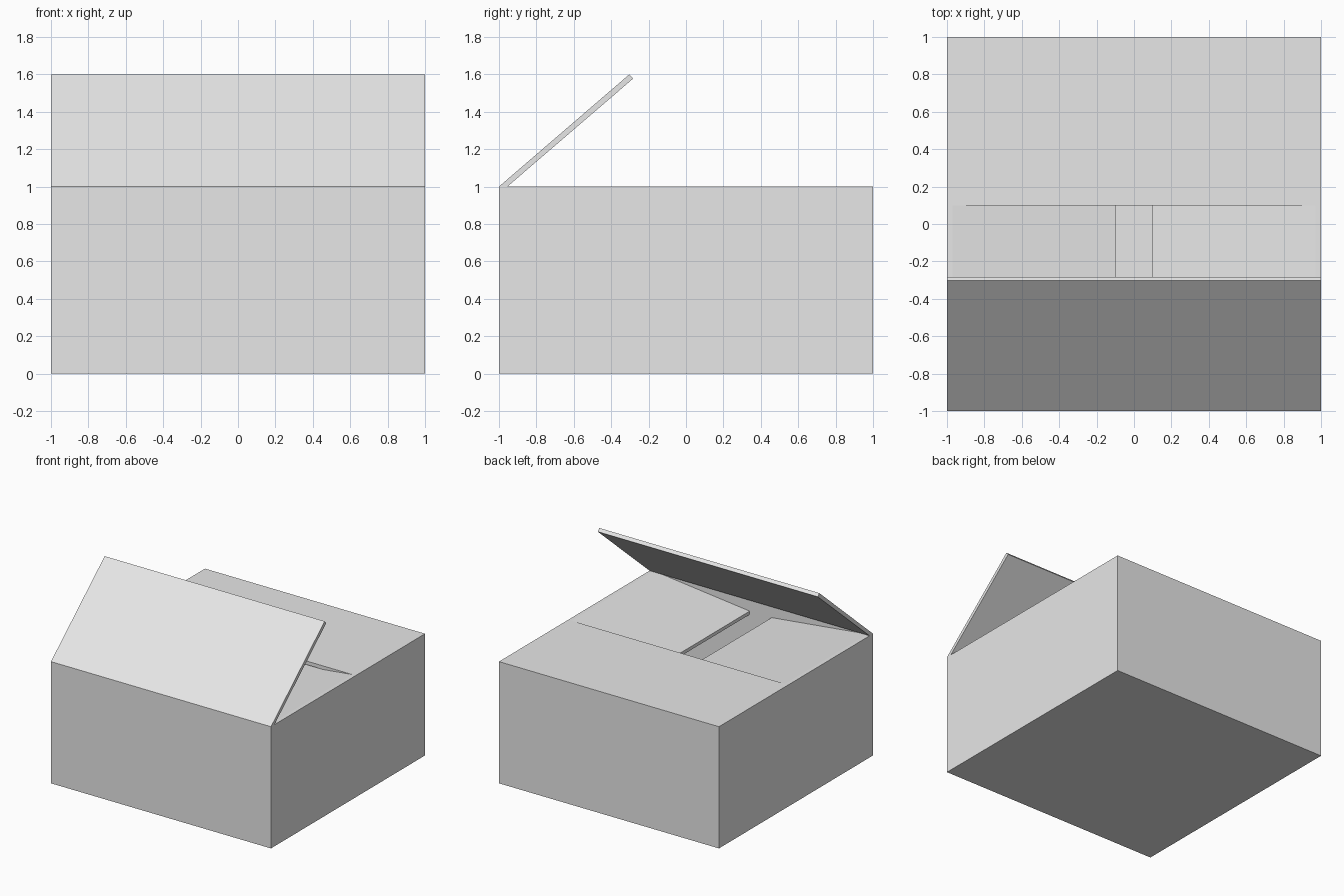
import bpy, bmesh
from mathutils import Vector

if "Cube" in bpy.data.objects:
    bpy.data.objects.remove(bpy.data.objects["Cube"], do_unlink=True)

T = 0.03           # board thickness
INNER = 1 - T      # half width inside the walls

card = bpy.data.materials.new("pale_grey_card")
card.use_nodes = True
card.diffuse_color = (0.8, 0.8, 0.8, 1)
card.node_tree.nodes["Principled BSDF"].inputs["Base Color"].default_value = (0.8, 0.8, 0.8, 1)


def finish(name, bm):
    bmesh.ops.recalc_face_normals(bm, faces=bm.faces)
    mesh = bpy.data.meshes.new(name)
    bm.to_mesh(mesh)
    bm.free()
    mesh.materials.append(card)
    obj = bpy.data.objects.new(name, mesh)
    bpy.context.collection.objects.link(obj)
    return obj


def panel(name, points, sweep):
    """Extrude a closed profile along the sweep vector."""
    bm = bmesh.new()
    face = bm.faces.new([bm.verts.new(p) for p in points])
    moved = bmesh.ops.extrude_face_region(bm, geom=[face], use_keep_orig=True)["geom"]
    verts = [v for v in moved if isinstance(v, bmesh.types.BMVert)]
    bmesh.ops.translate(bm, verts=verts, vec=Vector(sweep))
    return finish(name, bm)


# Hollow carton: open-topped box with walls thickened inwards
bm = bmesh.new()
bmesh.ops.create_cube(bm, size=2)
bmesh.ops.scale(bm, vec=(1, 1, 0.5), verts=bm.verts)
bmesh.ops.translate(bm, vec=(0, 0, 0.5), verts=bm.verts)
lid = max(bm.faces, key=lambda f: f.calc_center_median().z)
bmesh.ops.delete(bm, geom=[lid], context='FACES_ONLY')
carton = finish("carton", bm)
walls = carton.modifiers.new("walls", 'SOLIDIFY')
walls.thickness = T
walls.offset = -1
walls.use_even_offset = True

# Front flap, half raised and leaning inwards
profile = [(-1, 1), (-0.303, 1.6), (-0.283, 1.577), (-0.955, 1)]
panel("front_flap", [(-1, y, z) for y, z in profile], (2, 0, 0))

# Back flap, folded shut
profile = [(INNER, 1), (0.1, 1), (0.1, 1 - T), (INNER, 1 - T)]
panel("back_flap", [(-INNER, y, z) for y, z in profile], (2 * INNER, 0, 0))

# Side flaps, tucked under and sagging towards the middle
for side, name in ((1, "left_flap"), (-1, "right_flap")):
    profile = [(INNER, 1), (0.1, 0.903), (0.103, 0.903 - T), (INNER, 1 - T)]
    panel(name, [(side * x, -INNER, z) for x, z in profile], (0, 2 * INNER, 0))
